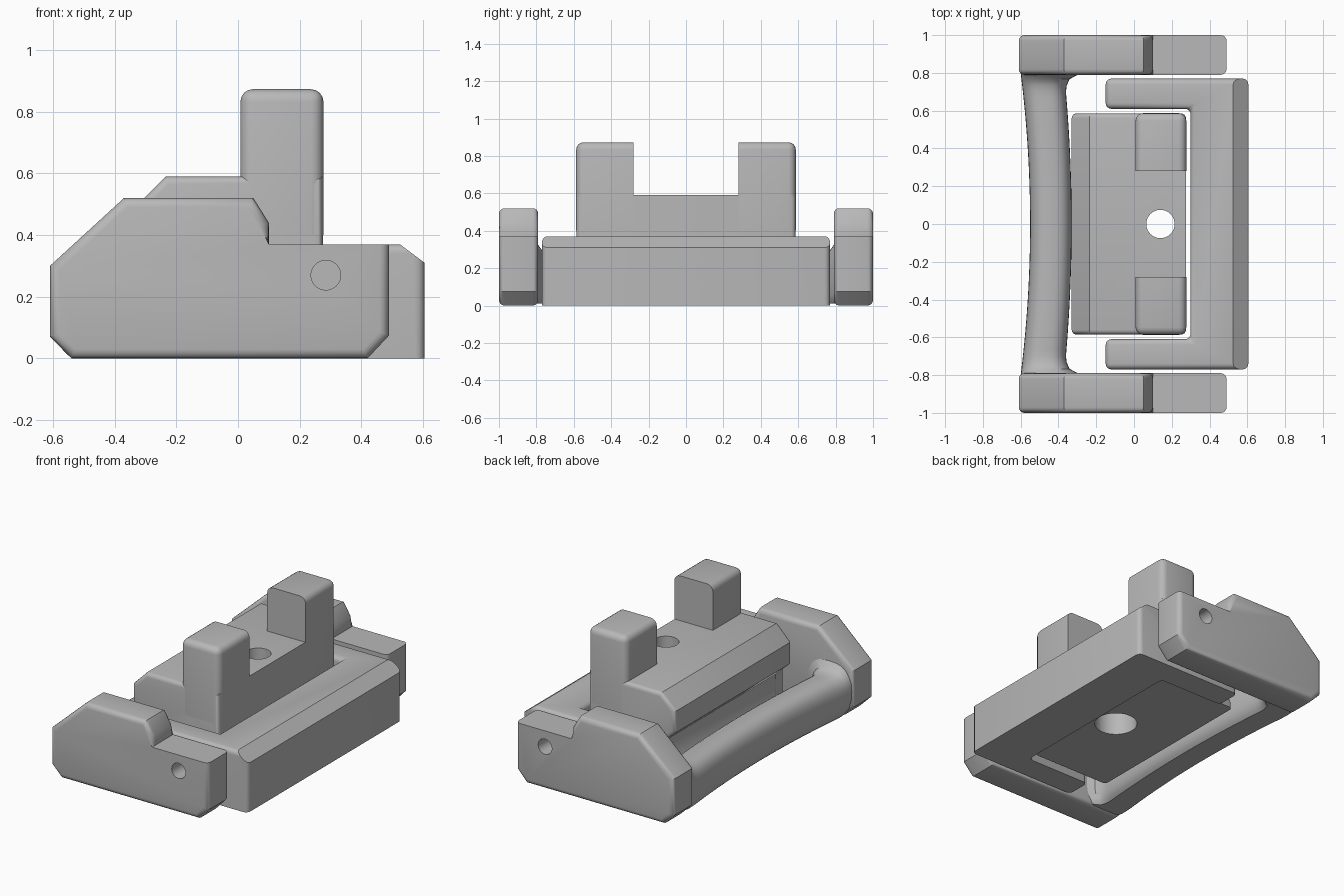
import bpy, bmesh, math
from mathutils import Vector

cube = bpy.data.objects.get("Cube")
if cube:
    bpy.data.objects.remove(cube, do_unlink=True)

grey = bpy.data.materials.new("plain grey")
grey.use_nodes = True
COLOUR = (0.48, 0.48, 0.48, 1)
grey.diffuse_color = COLOUR
grey.node_tree.nodes["Principled BSDF"].inputs["Base Color"].default_value = COLOUR


def prism(points, axis, lo, hi):
    """Extrude an outline along y (outline in x,z) or z (outline in x,y)."""
    bm = bmesh.new()
    place = (lambda a, b, h: (a, h, b)) if axis == "y" else (lambda a, b, h: (a, b, h))
    low = [bm.verts.new(place(a, b, lo)) for a, b in points]
    high = [bm.verts.new(place(a, b, hi)) for a, b in points]
    bm.faces.new(low)
    bm.faces.new(high)
    for i in range(len(points)):
        j = (i + 1) % len(points)
        bm.faces.new((low[i], low[j], high[j], high[i]))
    bmesh.ops.recalc_face_normals(bm, faces=bm.faces)
    return bm


def round_edges(bm, rule, size, segments=4):
    """Round every edge for which rule(first point, second point) holds."""
    edges = [e for e in bm.edges if rule(e.verts[0].co, e.verts[1].co)]
    bmesh.ops.bevel(bm, geom=edges, offset=size, offset_type="OFFSET",
                    segments=segments, profile=0.5, affect="EDGES", clamp_overlap=True)


def both(a, b, axis, value):
    return abs(a[axis] - value) < 1e-4 and abs(b[axis] - value) < 1e-4


def finish(bm, name):
    mesh = bpy.data.meshes.new(name)
    bmesh.ops.recalc_face_normals(bm, faces=bm.faces)
    bm.to_mesh(mesh)
    bm.free()
    mesh.materials.append(grey)
    obj = bpy.data.objects.new(name, mesh)
    bpy.context.collection.objects.link(obj)
    return obj


def activate(obj):
    bpy.ops.object.select_all(action="DESELECT")
    obj.select_set(True)
    bpy.context.view_layer.objects.active = obj


def smooth(obj):
    activate(obj)
    bpy.ops.object.shade_smooth_by_angle(angle=math.radians(35))


def drill(obj, x, y, z, radius, depth, turn=0):
    """Cut a round hole centred on the given point."""
    bpy.ops.mesh.primitive_cylinder_add(vertices=40, radius=radius, depth=depth,
                                        location=(x, y, z), rotation=(turn, 0, 0))
    cutter = bpy.context.object
    cutter.hide_render = True
    activate(obj)
    mod = obj.modifiers.new("hole", "BOOLEAN")
    mod.operation, mod.solver, mod.object = "DIFFERENCE", "EXACT", cutter
    bpy.ops.object.modifier_apply(modifier=mod.name)
    bpy.data.objects.remove(cutter, do_unlink=True)


# Side plates of the handle, with pin holes
STEP = 0.37
plate_outline = [(-0.61, 0.30), (-0.61, 0.07), (-0.54, 0), (0.42, 0), (0.49, 0.075),
                 (0.49, STEP), (0.10, STEP), (0.10, 0.44), (0.05, 0.52), (-0.37, 0.52)]
for side, label in ((-1, "right"), (1, "left")):
    lo, hi = sorted((side * 0.79, side * 1.0))
    bm = prism(plate_outline, "y", lo, hi)
    round_edges(bm, lambda a, b: abs(a.y - b.y) < 1e-4 and not both(a, b, 2, STEP), 0.03)
    plate = finish(bm, f"{label}_side_plate")
    drill(plate, 0.285, side * 0.96, 0.27, 0.048, 0.3, math.pi / 2)
    smooth(plate)

# Curved grip bar, flaring where it meets the plates
bm = bmesh.new()
rings = []
SIDES, STEPS = 32, 48
for k in range(STEPS + 1):
    y = -0.8 + 1.6 * k / STEPS
    t = abs(y) / 0.8
    flare = max(0, (t - 0.86) / 0.14)
    flare = 1 - math.sqrt(max(0, 1 - flare ** 2))
    back = -0.55 - 0.05 * t ** 2
    front = -0.33 - 0.04 * t ** 2 + 0.09 * flare
    top = 0.27 + 0.07 * flare
    ring = []
    for i in range(SIDES):
        a = math.tau * i / SIDES
        c, s = math.cos(a), math.sin(a)
        u = math.copysign(abs(c) ** 0.75, c)
        w = math.copysign(abs(s) ** 0.75, s)
        z = max(0.01, top / 2 + w * (top / 2 + 0.01 * (w < 0)))
        ring.append(bm.verts.new(((back + front) / 2 + u * (front - back) / 2, y, z)))
    rings.append(ring)
for r, s in zip(rings, rings[1:]):
    for i in range(SIDES):
        j = (i + 1) % SIDES
        bm.faces.new((r[i], r[j], s[j], s[i]))
bm.faces.new(rings[0])
bm.faces.new(rings[-1])
smooth(finish(bm, "grip_bar"))

# U-shaped frame with a sloped outer top edge
frame_outline = [(-0.15, -0.77), (0.605, -0.77), (0.605, 0.77), (-0.15, 0.77),
                 (-0.15, 0.61), (0.30, 0.61), (0.30, -0.61), (-0.15, -0.61)]
bm = prism(frame_outline, "z", 0, STEP)
round_edges(bm, lambda a, b: not both(a, b, 2, 0), 0.03)
cut = bmesh.ops.bisect_plane(bm, geom=bm.verts[:] + bm.edges[:] + bm.faces[:],
                             plane_co=Vector((0.525, 0, STEP)),
                             plane_no=Vector((0.06, 0, 0.08)), clear_outer=True)
bmesh.ops.holes_fill(bm, edges=[e for e in bm.edges if e.is_boundary], sides=0)
smooth(finish(bm, "u_frame"))

# Central block, undercut along the grip side, with a counterbored hole
block_outline = [(-0.27, 0.03), (-0.27, 0.07), (-0.23, 0.13), (-0.23, 0.27),
                 (-0.33, 0.36), (-0.33, 0.495), (-0.235, 0.59), (0.275, 0.59), (0.275, 0.03)]
bm = prism(block_outline, "y", -0.585, 0.585)
round_edges(bm, lambda a, b: abs(a.y - b.y) < 1e-4 and not both(a, b, 2, 0.03), 0.025)
block = finish(bm, "central_block")
drill(block, 0.14, 0, 0.4, 0.075, 1.2)
drill(block, 0.14, 0, 0.1, 0.125, 0.3)
smooth(block)

# Two upright posts, sharp on their inner faces
post_outline = [(0.008, 0.4), (0.277, 0.4), (0.277, 0.873), (0.008, 0.873)]
for side, label in ((-1, "right"), (1, "left")):
    inner = side * 0.28
    lo, hi = sorted((inner, side * 0.587))
    bm = prism(post_outline, "y", lo, hi)
    round_edges(bm, lambda a, b: not both(a, b, 1, inner) and not both(a, b, 2, 0.4), 0.04)
    smooth(finish(bm, f"{label}_post"))
